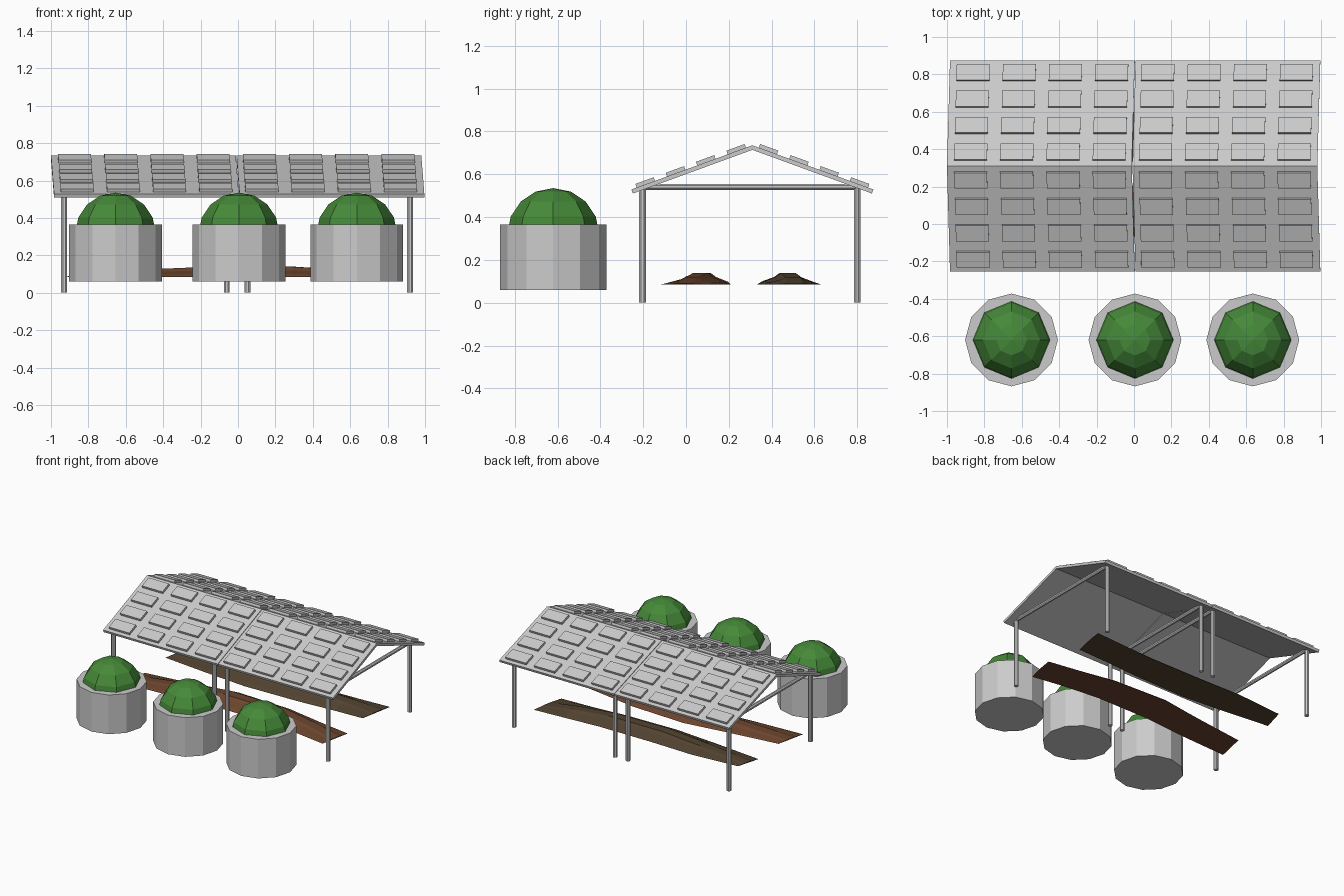
import bpy, bmesh, math

if "Cube" in bpy.data.objects:
    bpy.data.objects.remove(bpy.data.objects["Cube"])

RIDGE_Y, RIDGE_Z = 0.31, 0.735
PITCH = math.atan(0.365)
CO, SI = math.cos(PITCH), math.sin(PITCH)


def material(name, rgb):
    m = bpy.data.materials.new(name)
    m.diffuse_color = (*rgb, 1)
    m.use_nodes = True
    m.node_tree.nodes["Principled BSDF"].inputs["Base Color"].default_value = m.diffuse_color
    return m


GREEN = material("leaf_green", (0.06, 0.25, 0.04))
BROWN = material("front_soil", (0.15, 0.06, 0.028))
DARK = material("back_soil", (0.085, 0.056, 0.03))


def finish(name, bm, mat=None):
    bmesh.ops.recalc_face_normals(bm, faces=bm.faces)
    me = bpy.data.meshes.new(name)
    bm.to_mesh(me)
    bm.free()
    ob = bpy.data.objects.new(name, me)
    bpy.context.collection.objects.link(ob)
    if mat:
        me.materials.append(mat)
    return ob


def slope_box(bm, side, x0, x1, d0, d1, h0, h1):
    """Box lying on a roof slope: d = horizontal run from ridge, h = height off slope."""
    cube = bmesh.ops.create_cube(bm, size=1)["verts"]
    for v in cube:
        x = x1 if v.co.x > 0 else x0
        s = (d1 if v.co.y > 0 else d0) / CO
        h = h1 if v.co.z > 0 else h0
        run = s * CO + h * SI
        if d0 == 0 and v.co.y < 0:      # mitre both slabs at the ridge
            run, z = 0, RIDGE_Z + h / CO
        else:
            z = RIDGE_Z - s * SI + h * CO
        v.co = (x - 0.01 + 0.027 * s, RIDGE_Y + side * run, z)


# Roof slabs and raised shingles, two bays on two slopes
for side, face in ((-1, "front"), (1, "back")):
    for bay, (x0, x1) in (("left", (-0.99, -0.002)), ("right", (0.002, 0.99))):
        bm = bmesh.new()
        slope_box(bm, side, x0, x1, 0, 0.565, -0.02, 0)
        finish(f"{face}_{bay}_roof_slab", bm)
    bm = bmesh.new()
    for d in (0.030, 0.172, 0.313, 0.455):
        for i in range(8):
            x = -0.865 + 0.247 * i
            slope_box(bm, side, x - 0.088, x + 0.088, d, d + 0.085, -0.005, 0.018)
    finish(f"{face}_roof_shingles", bm)


# Posts and cross beams
def rod(name, p, q, r=0.017):
    bm = bmesh.new()
    bmesh.ops.create_cone(bm, cap_ends=True, segments=8, radius1=r, radius2=r, depth=1)
    along_y = p[1] != q[1]
    length = q[1] - p[1] if along_y else q[2] - p[2]
    for v in bm.verts:
        a = math.pi / 8
        x, y = (v.co.x * math.cos(a) - v.co.y * math.sin(a),
                v.co.x * math.sin(a) + v.co.y * math.cos(a))
        t = (v.co.z + 0.5) * length
        v.co = (p[0] + x, p[1] + t, p[2] + y) if along_y else (p[0] + x, p[1] + y, p[2] + t)
    finish(name, bm)


for n, x in enumerate((-0.93, -0.06, 0.05, 0.92)):
    for label, y in (("front", -0.203), ("back", 0.80)):
        rod(f"{label}_post_{n + 1}", (x, y, 0), (x, y, 0.535))
    rod(f"cross_beam_{n + 1}", (x, -0.22, 0.541), (x, 0.815, 0.541), 0.015)


# Planters with rounded bushes
for n, x in enumerate((-0.655, 0.005, 0.635)):
    bm = bmesh.new()
    bmesh.ops.create_cone(bm, cap_ends=True, segments=12, radius1=0.248, radius2=0.248, depth=0.305)
    bmesh.ops.translate(bm, verts=bm.verts, vec=(x, -0.62, 0.2125))
    finish(f"planter_{n + 1}", bm)
    bm = bmesh.new()
    bmesh.ops.create_uvsphere(bm, u_segments=8, v_segments=8, radius=0.215)
    bmesh.ops.delete(bm, geom=[v for v in bm.verts if v.co.z < -0.01], context="VERTS")
    bmesh.ops.translate(bm, verts=bm.verts, vec=(x, -0.62, 0.32))
    finish(f"bush_{n + 1}", bm, GREEN)


# Low wavering soil beds under the roof: stations of (x, near edge, far edge, height)
def bed(name, stations, mat):
    bm = bmesh.new()
    rings = []
    for x, y0, y1, h in stations:
        w = y1 - y0
        prof = ((0, 0), (0.1, 0.3), (0.3, 0.65), (0.4, 1), (0.66, 1), (0.75, 0.65), (0.95, 0.25), (1, 0))
        rings.append([bm.verts.new((x + 0.05 * (t - 0.5), y0 + t * w, 0.084 + h * k)) for t, k in prof])
    for a, b in zip(rings, rings[1:]):
        for i in range(len(a)):
            j = (i + 1) % len(a)
            bm.faces.new((a[i], a[j], b[j], b[i]))
    bm.faces.new(rings[0])
    bm.faces.new(rings[-1])
    finish(name, bm, mat)


bed("front_soil_bed", ((-0.90, -0.12, 0.11, 0.006), (-0.50, -0.10, 0.16, 0.04), (-0.15, -0.07, 0.21, 0.055),
                       (0.30, -0.07, 0.19, 0.055), (0.60, -0.10, 0.14, 0.035), (0.85, -0.14, 0.10, 0.006)), BROWN)
bed("back_soil_bed", ((-0.88, 0.40, 0.58, 0.006), (-0.50, 0.36, 0.61, 0.04), (-0.15, 0.33, 0.60, 0.055),
                      (0.30, 0.34, 0.60, 0.055), (0.60, 0.36, 0.62, 0.035), (0.84, 0.37, 0.635, 0.006)), DARK)
